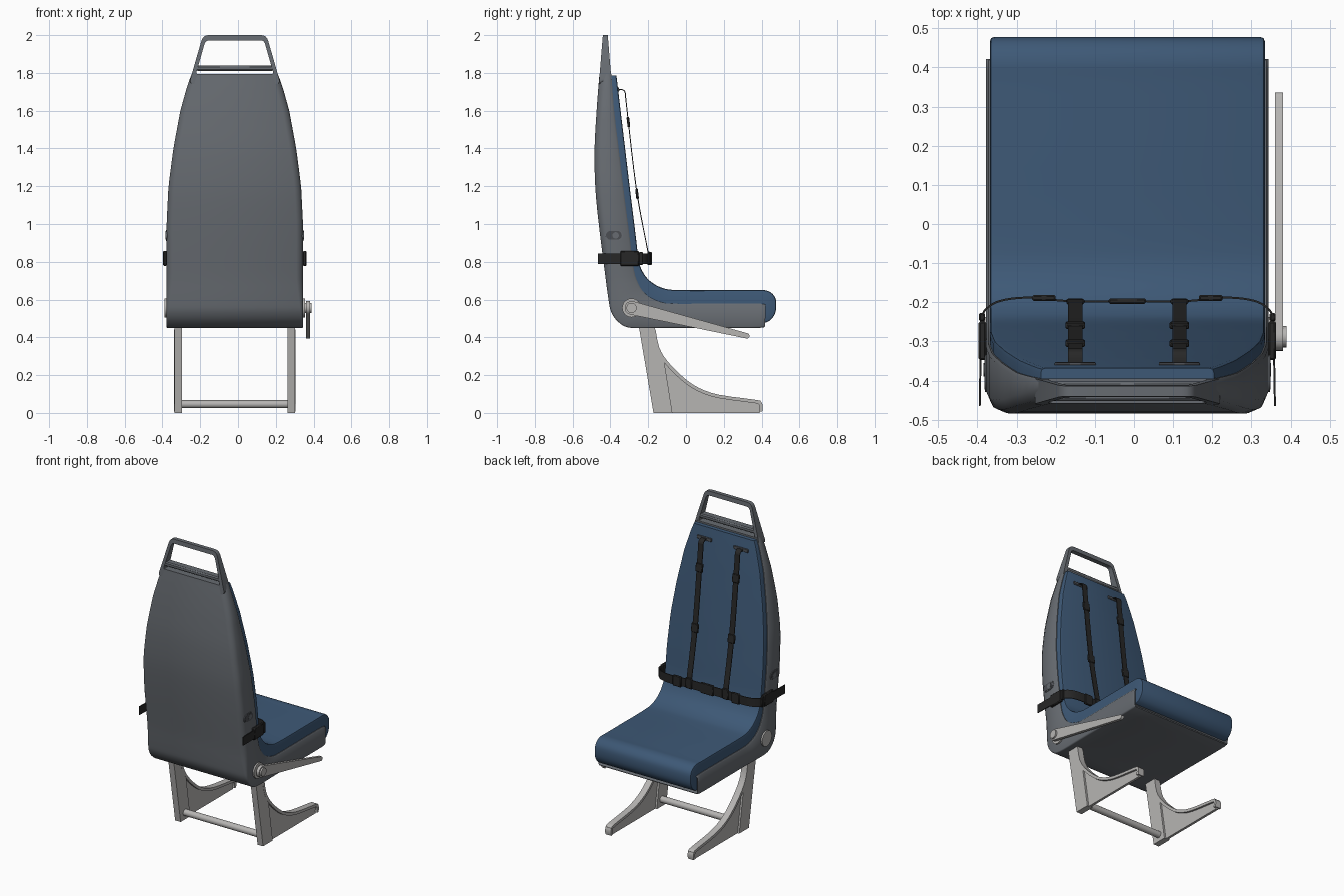
import bpy, bmesh, math
from mathutils import Vector

if "Cube" in bpy.data.objects:
    bpy.data.objects.remove(bpy.data.objects["Cube"])

CX = -0.017  # seat centre line (the lever sticks out on one side)


def mat(name, rgb):
    m = bpy.data.materials.new(name)
    m.diffuse_color = (*rgb, 1)
    m.use_nodes = True
    m.node_tree.nodes["Principled BSDF"].inputs["Base Color"].default_value = m.diffuse_color
    return m


BLUE = mat("blue upholstery", (0.047, 0.098, 0.18))
GREY = mat("grey shell", (0.135, 0.148, 0.165))
LIGHT = mat("light metal", (0.47, 0.46, 0.45))
BLACK = mat("black webbing", (0.02, 0.02, 0.02))
DARK = mat("dark grey recess", (0.07, 0.075, 0.085))


def loft(name, rings, m, closed=False):
    """Bridge rings of equal length; cap the ends unless closed."""
    bm = bmesh.new()
    vs = [[bm.verts.new(p) for p in r] for r in rings]
    n = len(rings[0])
    for k in range(len(vs) if closed else len(vs) - 1):
        a, b = vs[k], vs[(k + 1) % len(vs)]
        for i in range(n):
            j = (i + 1) % n
            bm.faces.new((a[i], a[j], b[j], b[i]))
    if not closed:
        bm.faces.new(vs[0])
        bm.faces.new(vs[-1])
    bmesh.ops.recalc_face_normals(bm, faces=bm.faces)
    me = bpy.data.meshes.new(name)
    bm.to_mesh(me)
    bm.free()
    me.materials.append(m)
    ob = bpy.data.objects.new(name, me)
    bpy.context.collection.objects.link(ob)
    bpy.ops.object.select_all(action='DESELECT')
    ob.select_set(True)
    bpy.context.view_layer.objects.active = ob
    bpy.ops.object.shade_smooth_by_angle(angle=math.radians(44))
    return ob


def prism(name, yz, x0, x1, m):
    return loft(name, [[(x, y, z) for y, z in yz] for x in (x0, x1)], m)


def box(name, c, s, m, rot=0):
    ob = prism(name, [(-s[1]/2, -s[2]/2), (s[1]/2, -s[2]/2), (s[1]/2, s[2]/2), (-s[1]/2, s[2]/2)],
               -s[0]/2, s[0]/2, m)
    ob.location = c
    ob.rotation_euler = (rot, 0, 0)
    b = ob.modifiers.new("bevel", 'BEVEL')
    b.width = min(s) * 0.25
    return ob


def smooth(pts, n=4):
    """Catmull-Rom resampling of points of any dimension."""
    out = []
    for i in range(len(pts) - 1):
        p = [Vector(pts[max(0, min(len(pts) - 1, i + k))]) for k in (-1, 0, 1, 2)]
        for s in range(n):
            t = s / n
            out.append(p[1] + (p[2] - p[0]) * t / 2 + (2*p[0] - 5*p[1] + 4*p[2] - p[3]) * t*t / 2
                       + (3*p[1] - p[0] - 3*p[2] + p[3]) * t**3 / 2)
    return out + [Vector(pts[-1])]


def ribbon(name, path, width, thick, m):
    path = [Vector(p) for p in path]
    wv, rings = Vector(width) / 2, []
    for i, p in enumerate(path):
        t = path[min(i + 1, len(path) - 1)] - path[max(i - 1, 0)]
        nv = t.cross(wv).normalized() * thick / 2
        rings.append([p + wv + nv, p + wv - nv, p - wv - nv, p - wv + nv])
    return loft(name, rings, m)


def hull2(c0, r0, c1, r1, n=12):
    """Tapered capsule outline around two circles."""
    a = math.atan2(c1[1] - c0[1], c1[0] - c0[0])
    o = []
    for c, r, s in ((c0, r0, a + math.pi/2), (c1, r1, a - math.pi/2)):
        o += [(c[0] + r*math.cos(s + math.pi*k/n), c[1] + r*math.sin(s + math.pi*k/n)) for k in range(n + 1)]
    return o


def circle(y, z, r, n=24):
    return [(y + r*math.cos(2*math.pi*k/n), z + r*math.sin(2*math.pi*k/n)) for k in range(n)]


def half_width(z):
    tab = [(0, .361), (1.0, .361), (1.2, .351), (1.4, .325), (1.6, .288), (1.74, .249), (1.8, .225), (3, .2)]
    for (a, wa), (b, wb) in zip(tab, tab[1:]):
        if z <= b:
            return wa + (wb - wa) * (z - a) / (b - a)


def body(name, stations, section, inset, m):
    """Sweep a cross-section along pairs of (outer, inner) side-profile points."""
    rings = []
    for s in smooth([a + b for a, b in stations]):
        o, i = Vector((s[0], s[1])), Vector((s[2], s[3]))
        D = (i - o).length
        half = []
        for dx, d in section(D, o.y):
            p = o + (i - o) * d / D
            half.append((half_width(p.y) - inset - dx, p.x, p.y))
        rings.append([(CX + x, y, z) for x, y, z in half] + [(CX - x, y, z) for x, y, z in reversed(half)])
    return loft(name, rings, m)


# shell: backrest and seat pan in one L shape
def shell_section(D, z):
    r = .008 + .027 * max(0, min(1, (z - .5) / .2))
    return [(r, 0), (.3*r, .3*r), (0, r), (0, D - .008), (.006, D)]


body("seat_shell", [
    ((-.458, 1.795), (-.395, 1.795)), ((-.473, 1.6), (-.38, 1.6)), ((-.484, 1.39), (-.355, 1.39)),
    ((-.479, 1.18), (-.33, 1.18)), ((-.458, .97), (-.303, .97)), ((-.431, .757), (-.275, .757)),
    ((-.41, .6), (-.25, .68)), ((-.394, .53), (-.22, .635)), ((-.352, .476), (-.18, .605)),
    ((-.288, .45), (-.12, .583)), ((-.1, .45), (-.06, .578)), ((.1, .45), (.1, .578)),
    ((.39, .45), (.395, .578)), ((.41, .468), (.412, .562))], shell_section, 0, GREY)

# cushion with rolled front edge
body("cushion", [
    ((-.42, 1.785), (-.368, 1.785)), ((-.40, 1.6), (-.346, 1.6)), ((-.375, 1.39), (-.321, 1.39)),
    ((-.35, 1.18), (-.296, 1.18)), ((-.32, .97), (-.27, .97)), ((-.295, .8), (-.248, .8)),
    ((-.27, .68), (-.222, .735)), ((-.23, .62), (-.18, .69)), ((-.17, .58), (-.12, .66)),
    ((-.1, .56), (-.04, .65)), ((.2, .55), (.2, .65)), ((.36, .55), (.36, .65)), ((.38, .55), (.415, .65)),
    ((.39, .545), (.452, .635)), ((.39, .53), (.475, .6)), ((.39, .51), (.474, .535)),
    ((.39, .5), (.445, .49)), ((.38, .49), (.40, .472))],
    lambda D, z: [(0, 0), (0, D - .012), (.003, D - .003), (.012, D)], .01, BLUE)


# grab handle frame on top of the backrest
def rounded(corners, r, n=4):
    out, c = [], [Vector(p) for p in corners]
    for i, p in enumerate(c):
        a = p + (c[i - 1] - p).normalized() * r
        b = p + (c[(i + 1) % len(c)] - p).normalized() * r
        out += [a*(1 - t)**2 + p*2*t*(1 - t) + b*t*t for t in (k/n for k in range(n + 1))]
    return out


def frame_ring(pts, side, shrink=0):
    return [(CX + x, -.427 + side * (.031 - .018 * (z - 1.78) / .22 - shrink), z) for x, z in pts]


outer = rounded([(-.243, 1.74), (.243, 1.74), (.168, 2), (-.168, 2)], .03)
inner = rounded([(-.207, 1.79), (.207, 1.79), (.155, 1.972), (-.155, 1.972)], .02)
loft("grab_handle", [frame_ring(outer, 1), frame_ring(inner, 1), frame_ring(inner, -1), frame_ring(outer, -1)],
     GREY, closed=True)
box("handle_crossbar", (CX, -.427, 1.825), (.41, .05, .028), GREY)

# legs: column, curved flange and thin web on each side
curve = smooth([(-.17, .44), (-.15, .344), (-.105, .268), (-.02, .182), (.065, .124), (.175, .087), (.37, .06),
                (.392, .05), (.397, .03), (.394, .008)], 3)
for side, label in ((-1, "left"), (1, "right")):
    x = CX + side * .3
    prism(label + "_leg_column", [(-.25, .46), (-.165, .46), (-.163, .42), (-.142, .34), (-.118, .29),
                                  (-.072, 0), (-.172, 0)], x - .02, x + .02, LIGHT)
    ribbon(label + "_leg_flange", [(x, y, z) for y, z in curve], (.042, 0, 0), .018, LIGHT)
    prism(label + "_leg_web", [(y, z) for y, z in curve] + [(.39, 0), (-.15, 0)], x - .008, x + .008, LIGHT)

    # pivot discs and side recesses
    s = CX + side * .355
    prism(label + "_pivot_disc", circle(-.288, .556, .05), s, CX + side * .371, LIGHT)
    prism(label + "_recess_rim", hull2((-.40, .94), .029, (-.363, .94), .029), s, CX + side * .364, GREY)
    prism(label + "_recess", hull2((-.40, .94), .023, (-.363, .94), .023), s, CX + side * .3655, DARK)
    prism(label + "_recess_button", circle(-.372, .94, .017, 16), s, CX + side * .367, GREY)

    # lap belt half, with its buckles
    lap = [(.377, -.465), (.375, -.35), (.373, -.245), (.352, -.21), (.31, -.193), (.24, -.188),
           (.15, -.197), (0, -.197)]
    ribbon(label + "_lap_belt", [(CX + side*a, b, .817) for a, b in smooth(lap)], (0, 0, .056), .005, BLACK)
    box(label + "_side_buckle", (CX + side * .37, -.298, .818), (.02, .1, .08), BLACK)
    box(label + "_side_keeper", (CX + side * .371, -.238, .818), (.016, .022, .068), BLACK)
    box(label + "_lap_slider", (CX + side * .213, -.189, .817), (.06, .016, .07), BLACK)

    # shoulder strap, slot and sliders
    sx = CX + side * .133
    strap = smooth([(-.365, 1.712), (-.338, 1.711), (-.322, 1.695), (-.315, 1.63), (-.262, 1.18), (-.198, .836),
                    (-.196, .8)])
    ribbon(label + "_shoulder_strap", [(sx, y, z) for y, z in strap], (.036, 0, 0), .005, BLACK)
    box(label + "_strap_slot", (sx, -.359, 1.712), (.105, .012, .022), DARK, .12)
    for y, z in ((-.305, 1.54), (-.259, 1.16)):
        box(label + "_strap_slider", (sx, y, z), (.05, .014, .055), BLACK, .12)
    box(label + "_strap_clip", (sx, -.198, .82), (.046, .014, .07), BLACK)

box("centre_buckle", (CX, -.197, .817), (.095, .014, .07), BLACK)

# rod between the legs
prism("leg_rod", circle(-.125, .046, .021), CX - .29, CX + .29, LIGHT)

# recline lever on the right side
prism("recline_lever", hull2((-.288, .556), .036, (.322, .408), .014), .36, .38, LIGHT)
prism("lever_cap", circle(-.288, .556, .027), .35, .39, LIGHT)
